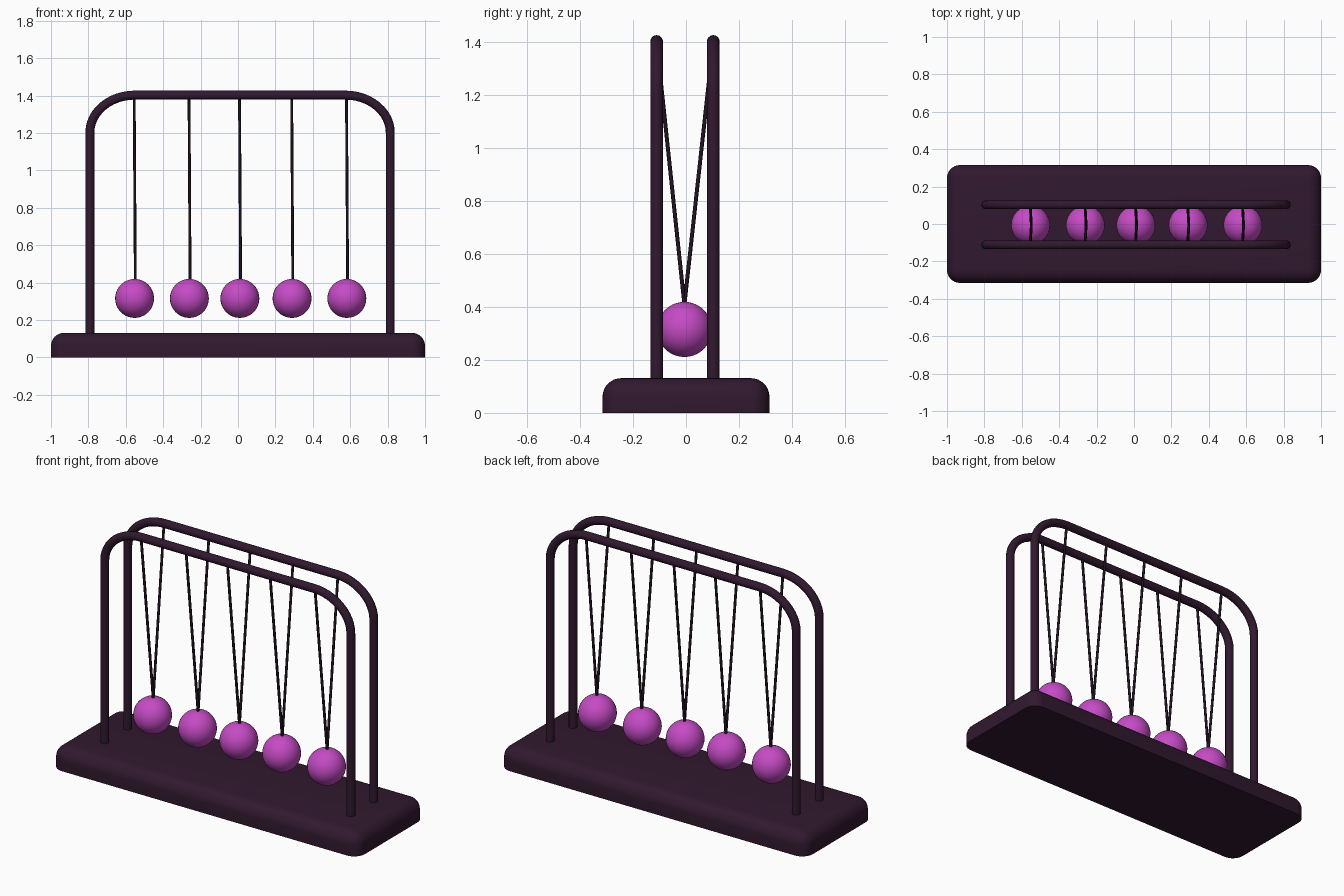
import bpy, bmesh, math
from mathutils import Vector

if "Cube" in bpy.data.objects:
    bpy.data.objects.remove(bpy.data.objects["Cube"])


def material(name, rgb):
    m = bpy.data.materials.new(name)
    m.diffuse_color = (*rgb, 1)
    m.use_nodes = True
    m.node_tree.nodes["Principled BSDF"].inputs["Base Color"].default_value = m.diffuse_color
    return m


DARK = material("dark_plum", (0.030, 0.0095, 0.028))
CORD = material("cord_black", (0.014, 0.006, 0.014))
PINK = material("magenta", (0.56, 0.070, 0.56))


def smooth(ob, angle=40):
    bpy.ops.object.select_all(action='DESELECT')
    ob.select_set(True)
    bpy.context.view_layer.objects.active = ob
    bpy.ops.object.shade_smooth_by_angle(angle=math.radians(angle))


def tube(name, points, radius, mat, sides):
    cu = bpy.data.curves.new(name, 'CURVE')
    cu.dimensions = '3D'
    cu.bevel_depth = radius
    cu.bevel_resolution = sides
    cu.use_fill_caps = True
    sp = cu.splines.new('POLY')
    sp.points.add(len(points) - 1)
    for p, co in zip(sp.points, points):
        p.co = (*co, 1)
    sp.use_smooth = True
    cu.materials.append(mat)
    ob = bpy.data.objects.new(name, cu)
    bpy.context.collection.objects.link(ob)
    return ob


# Base: slab with rounded corners and top edge, flat underside
bm = bmesh.new()
bmesh.ops.create_cube(bm, size=1)
for v in bm.verts:
    v.co = (v.co.x * 2, v.co.y * 0.63, (v.co.z + 0.5) * 0.131)
edges = [e for e in bm.edges if max(v.co.z for v in e.verts) > 0.1]
bmesh.ops.bevel(bm, geom=edges, offset=0.07, segments=8, profile=0.5,
                affect='EDGES', clamp_overlap=True)
me = bpy.data.meshes.new("base")
bm.to_mesh(me)
bm.free()
me.materials.append(DARK)
base = bpy.data.objects.new("base", me)
bpy.context.collection.objects.link(base)
smooth(base)

# Two hoop rails with elliptical upper corners
CX, HALF, TOP, RX, RZ = 0.011, 0.803, 1.402, 0.24, 0.2
FRONT_Y, BACK_Y, BALL_Y = -0.111, 0.103, -0.006
arc = [(HALF - RX + RX * math.cos(t), TOP - RZ + RZ * math.sin(t))
       for t in (math.pi / 2 * i / 12 for i in range(13))]
right = [(HALF, 0.10)] + arc
profile = right + [(-x, z) for x, z in reversed(right)]
for name, y in (("front_rail", FRONT_Y), ("back_rail", BACK_Y)):
    tube(name, [(CX + x, y, z) for x, z in profile], 0.024, DARK, 5)

# Hanging balls, each on a V of two cords
R, BALL_Z = 0.104, 0.315
for i, x in enumerate((-0.553, -0.26, 0.01, 0.289, 0.582)):
    bpy.ops.mesh.primitive_uv_sphere_add(segments=32, ring_count=20, radius=R,
                                         location=(x, BALL_Y, BALL_Z))
    ball = bpy.context.object
    ball.name = f"ball_{i + 1}"
    ball.data.materials.append(PINK)
    smooth(ball)
    for side, y in (("front", FRONT_Y), ("back", BACK_Y)):
        foot = Vector((x + 0.004, BALL_Y, BALL_Z + R - 0.01))
        head = Vector((x - 0.002, y, TOP))
        tube(f"{side}_cord_{i + 1}", [foot, head], 0.0075, CORD, 2)
